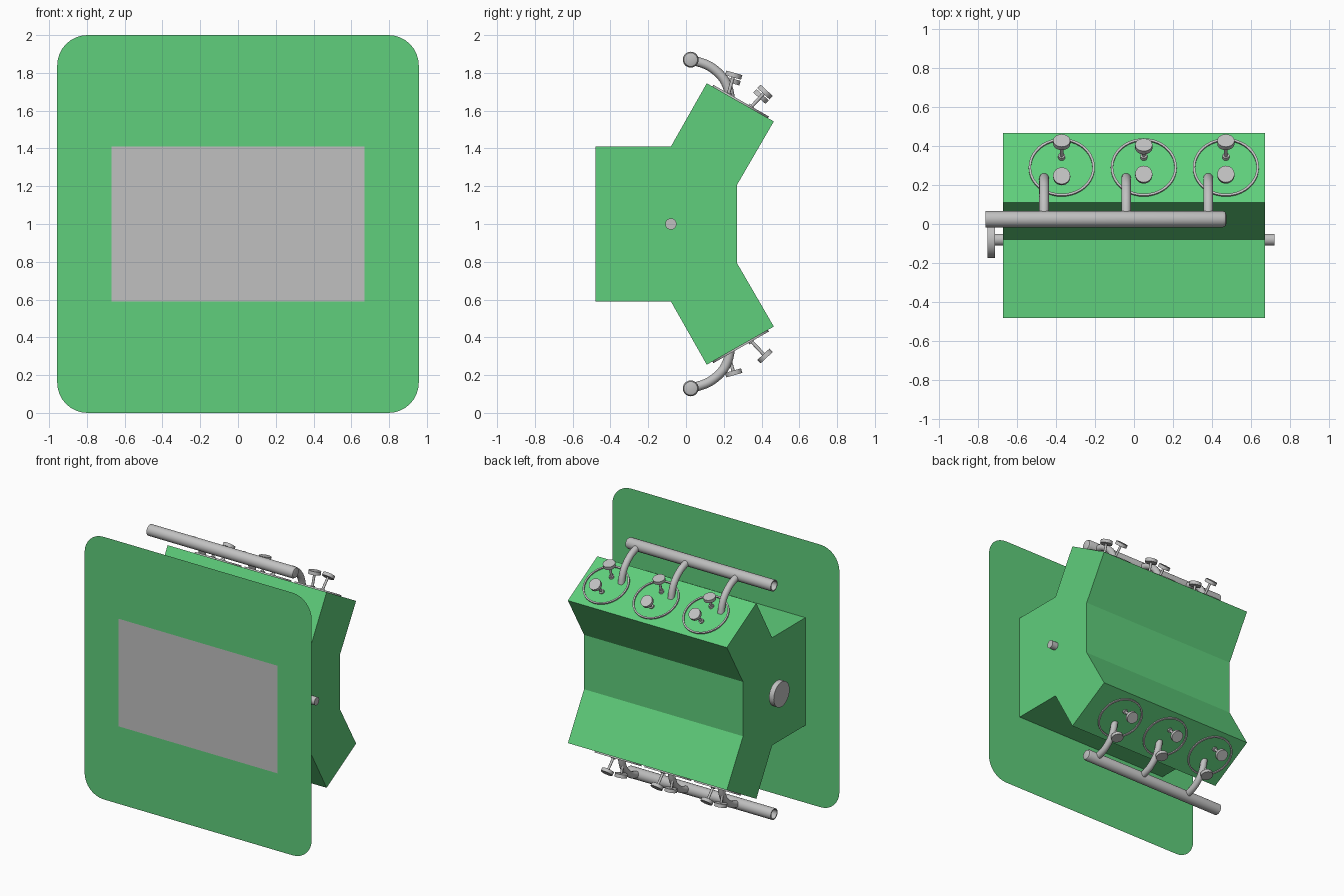
import bpy, bmesh, math
from mathutils import Vector, Matrix

cube = bpy.data.objects.get("Cube")
if cube:
    bpy.data.objects.remove(cube)


def material(name, rgb):
    m = bpy.data.materials.new(name)
    m.use_nodes = True
    m.diffuse_color = (*rgb, 1)
    m.node_tree.nodes["Principled BSDF"].inputs["Base Color"].default_value = (*rgb, 1)
    return m


green = material("green", (0.115, 0.62, 0.2))
grey = material("grey", (0.53, 0.53, 0.53))


def finish(name, bm, mats, smooth=False):
    me = bpy.data.meshes.new(name)
    bm.to_mesh(me)
    bm.free()
    for m in mats:
        me.materials.append(m)
    ob = bpy.data.objects.new(name, me)
    bpy.context.collection.objects.link(ob)
    if smooth:
        bpy.ops.object.select_all(action='DESELECT')
        ob.select_set(True)
        bpy.context.view_layer.objects.active = ob
        bpy.ops.object.shade_smooth_by_angle(angle=math.radians(40))
    return ob


def add_cylinder(bm, start, axis, length, radius, sides=24):
    axis = Vector(axis).normalized()
    turn = Vector((0, 0, 1)).rotation_difference(axis).to_matrix().to_4x4()
    place = Matrix.Translation(Vector(start) + axis * length / 2) @ turn
    bmesh.ops.create_cone(bm, cap_ends=True, segments=sides, radius1=radius,
                          radius2=radius, depth=length, matrix=place)


def add_sweep(bm, path, radius, sides=16):
    """Round pipe through points lying in one plane of constant x."""
    rings = []
    for i, p in enumerate(path):
        t = (path[min(i + 1, len(path) - 1)] - path[max(i - 1, 0)]).normalized()
        u = Vector((1, 0, 0))
        v = t.cross(u)
        rings.append([bm.verts.new(p + radius * (u * math.cos(a) + v * math.sin(a)))
                      for a in (2 * math.pi * k / sides for k in range(sides))])
    for a, b in zip(rings, rings[1:]):
        for k in range(sides):
            n = (k + 1) % sides
            bm.faces.new((a[k], a[n], b[n], b[k]))
    bmesh.ops.recalc_face_normals(bm, faces=bm.faces)


FRONT, HALF = -0.48, 0.67

# Engine block: half profile mirrored about mid height, extruded along x
half = [(FRONT, 0.41), (-0.08, 0.41), (0.11, 0.745), (0.465, 0.543), (0.27, 0.207)]
outline = [(y, 1 + z) for y, z in half] + [(y, 1 - z) for y, z in reversed(half)]
bm = bmesh.new()
face = bm.faces.new([bm.verts.new((-HALF, y, z)) for y, z in outline])
side = bmesh.ops.extrude_face_region(bm, geom=[face])["geom"]
bmesh.ops.translate(bm, vec=(2 * HALF, 0, 0),
                    verts=[g for g in side if isinstance(g, bmesh.types.BMVert)])
bmesh.ops.recalc_face_normals(bm, faces=bm.faces)
for f in bm.faces:
    f.material_index = int(f.normal.y < -0.99)
finish("engine_block", bm, [green, grey])

# Thin mounting plate with rounded corners around the block opening
bm = bmesh.new()
w, r, steps = 0.957, 0.16, 8
for sx, sz in ((1, 1), (-1, 1), (-1, -1), (1, -1)):
    def vert(x, z):
        return bm.verts.new((sx * x, FRONT, 1 + sz * z))
    arc = [vert(w - r + r * math.cos(a), 1 - r + r * math.sin(a))
           for a in (math.pi / 2 * i / steps for i in range(steps + 1))]
    loop = [vert(HALF, 0), vert(w, 0)] + arc + [vert(0, 1), vert(0, 0.41), vert(HALF, 0.41)]
    bm.faces.new(loop if sx * sz < 0 else loop[::-1])
bmesh.ops.remove_doubles(bm, verts=bm.verts, dist=0.0001)
bmesh.ops.recalc_face_normals(bm, faces=bm.faces)
for f in bm.faces:
    if f.normal.y > 0:
        f.normal_flip()
finish("mounting_plate", bm, [green])

# Crankshaft and its pulley
bm = bmesh.new()
add_cylinder(bm, (-0.72, -0.08, 1), (1, 0, 0), 1.44, 0.03)
finish("crankshaft", bm, [grey], True)
bm = bmesh.new()
add_cylinder(bm, (-0.75, -0.08, 1), (1, 0, 0), 0.04, 0.095, 32)
finish("pulley", bm, [grey], True)

# Branch pipe centre line, smoothed from a few points by a spline
knots = [(0.025, 0.87), (0.025, 0.87), (0.12, 0.838), (0.19, 0.78), (0.222, 0.72),
         (0.235, 0.66), (0.235, 0.66)]


def spline(points, steps=5):
    pts = [Vector(p) for p in points]
    out = []
    for a, b, c, d in zip(pts, pts[1:], pts[2:], pts[3:]):
        for i in range(steps):
            t = i / steps
            out.append(0.5 * (2 * b + (c - a) * t + (2 * a - 5 * b + 4 * c - d) * t ** 2
                              + (3 * b - a - 3 * c + d) * t ** 3))
    return out + [pts[-1]]


# Both cylinder banks: the lower one is flipped in z, its cylinders staggered in x
for bank, s in (("upper", 1), ("lower", -1)):
    def at(x, y, z):
        return Vector((x, y, 1 + s * z))

    # Manifold tube: closed round end, open far end
    bm = bmesh.new()
    rings = []
    for x, rad in ((-0.70, 0.034), (-0.76, 0.034), (-0.76, 0.042), (0.455, 0.042),
                   (0.468, 0.036), (0.473, 0.022)):
        rings.append([bm.verts.new(at(x, 0.025 + rad * math.cos(a), 0.87 + rad * math.sin(a)))
                      for a in (2 * math.pi * k / 24 for k in range(24))])
    for a, b in zip(rings, rings[1:]):
        for k in range(24):
            n = (k + 1) % 24
            bm.faces.new((a[k], a[n], b[n], b[k]))
    bm.faces.new(rings[0])
    bm.faces.new(rings[-1])
    bmesh.ops.recalc_face_normals(bm, faces=bm.faces)
    finish(bank + "_manifold", bm, [grey], True)

    for i, c in enumerate((-0.37, 0.05, 0.47)):
        x = c if s > 0 else c - 0.10
        tag = f"{bank}_{i + 1}"

        # Branch pipe
        bm = bmesh.new()
        add_sweep(bm, [at(c - 0.09, p.x, p.y) for p in spline(knots)], 0.025)
        finish("branch_pipe_" + tag, bm, [grey], True)

        # Cylinder ring lying on the head face
        bm = bmesh.new()
        normal = Vector((0, 0.495, 0.869 * s))
        u, v = Vector((1, 0, 0)), normal.cross(Vector((1, 0, 0)))
        centre = at(x, 0.287, 0.644) + normal * 0.004
        grid = []
        for k in range(40):
            a = 2 * math.pi * k / 40
            d = u * math.cos(a) + v * math.sin(a)
            grid.append([bm.verts.new(centre + d * (0.163 + dr) + normal * dn)
                         for dr, dn in ((-0.006, -0.006), (0.006, -0.006),
                                        (0.006, 0.006), (-0.006, 0.006))])
        for k in range(40):
            a, b = grid[k], grid[(k + 1) % 40]
            for j in range(4):
                n = (j + 1) % 4
                bm.faces.new((a[j], a[n], b[n], b[j]))
        bmesh.ops.recalc_face_normals(bm, faces=bm.faces)
        finish("cylinder_ring_" + tag, bm, [grey], True)

        # Valves: collar, stem and disc; one of each kind is pushed open
        for kind, base, axis, length, opened in (
                ("intake", (0.222, 0.68), (0.27, 0.96), 0.125, 0),
                ("exhaust", (0.34, 0.614), (0.68, 0.73), 0.128, 1)):
            if s > 0 and i == opened:
                length -= 0.032
            bm = bmesh.new()
            start = at(x, *base)
            way = Vector((0, axis[0], axis[1] * s)).normalized()
            add_cylinder(bm, start - way * 0.01, way, 0.025, 0.018, 16)
            add_cylinder(bm, start, way, length - 0.01, 0.009, 12)
            add_cylinder(bm, start + way * (length - 0.025), way, 0.025, 0.044)
            finish(f"{kind}_valve_{tag}", bm, [grey], True)
